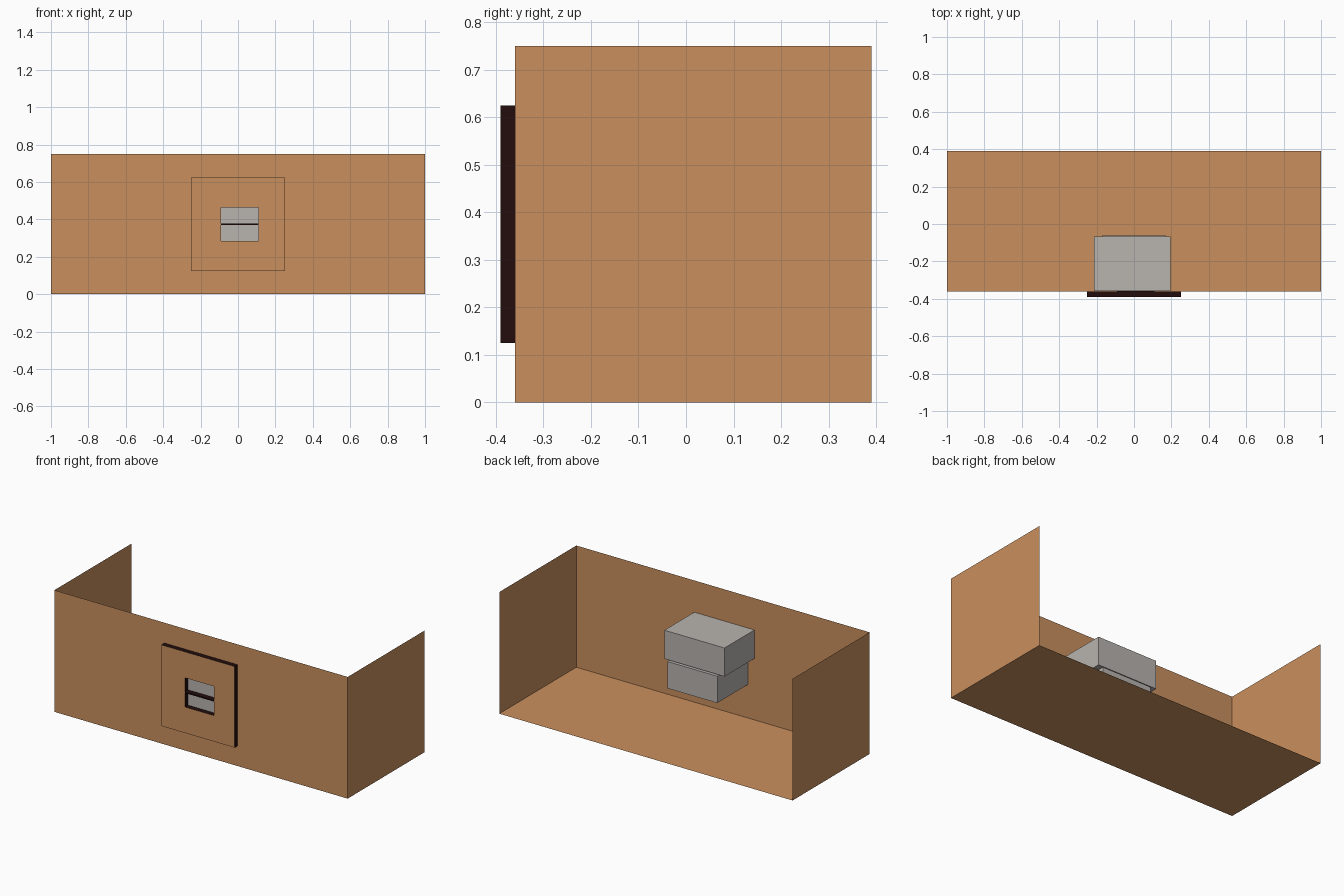
import bpy, bmesh

if "Cube" in bpy.data.objects:
    bpy.data.objects.remove(bpy.data.objects["Cube"])


def material(name, rgb):
    m = bpy.data.materials.new(name)
    m.diffuse_color = (*rgb, 1)
    m.use_nodes = True
    m.node_tree.nodes["Principled BSDF"].inputs["Base Color"].default_value = m.diffuse_color
    return m


ORANGE = material("warm_tan", (0.591, 0.279, 0.114))
GREY = material("warm_grey", (0.479, 0.456, 0.429))
DARK = material("dark_brown", (0.017, 0.004, 0.004))


def make(name, verts, faces, mats, indices=None):
    me = bpy.data.meshes.new(name)
    me.from_pydata(verts, [], faces)
    for m in mats:
        me.materials.append(m)
    for p in me.polygons:
        p.material_index = indices[p.index] if indices else 0
    ob = bpy.data.objects.new(name, me)
    bpy.context.collection.objects.link(ob)
    return ob


def box(name, x, y, z, mat):
    bm = bmesh.new()
    bmesh.ops.create_cube(bm, size=1)
    for v in bm.verts:
        v.co = [r[0] if c < 0 else r[1] for c, r in zip(v.co, (x, y, z))]
    me = bpy.data.meshes.new(name)
    bm.to_mesh(me)
    bm.free()
    me.materials.append(mat)
    bpy.context.collection.objects.link(bpy.data.objects.new(name, me))


def rect(x0, x1, z0, z1, y):
    return [(x0, y, z0), (x1, y, z0), (x1, y, z1), (x0, y, z1)]


FRONT, WALL, BACK, TOP = -0.39, -0.36, 0.39, 0.75
HOLE = (-0.09, 0.11, 0.285, 0.465)
PLATE = (-0.25, 0.25, 0.125, 0.625)
ring = [(i, (i + 1) % 4, 4 + (i + 1) % 4, 4 + i) for i in range(4)]

# thin front wall with the window opening
make("front_wall", rect(-1, 1, 0, TOP, WALL) + rect(*HOLE, WALL), ring, [ORANGE])

# thin side walls and floor
for name, x in (("left_wall", -1), ("right_wall", 1)):
    f = (0, 1, 2, 3) if x > 0 else (3, 2, 1, 0)
    make(name, [(x, WALL, 0), (x, BACK, 0), (x, BACK, TOP), (x, WALL, TOP)], [f], [ORANGE])
make("floor", [(-1, WALL, 0), (1, WALL, 0), (1, BACK, 0), (-1, BACK, 0)], [(3, 2, 1, 0)], [ORANGE])

# raised square surround: tan front, dark outer and inner edges
verts = rect(*PLATE, FRONT) + rect(*HOLE, FRONT) + rect(*PLATE, WALL) + rect(*HOLE, WALL)
outer = [(i, i + 8, (i + 1) % 4 + 8, (i + 1) % 4) for i in range(4)]
inner = [(4 + i, 4 + (i + 1) % 4, 12 + (i + 1) % 4, 12 + i) for i in range(4)]
make("window_surround", verts, ring + outer + inner, [ORANGE, DARK], [0] * 4 + [1] * 8)

# dark divider across the opening
box("divider", HOLE[:2], (FRONT, WALL + 0.004), (0.371, 0.379), DARK)

# two stacked grey boxes behind the opening
box("upper_box", (-0.215, 0.195), (WALL + 0.001, -0.068), (0.379, 0.555), GREY)
box("lower_box", (-0.17, 0.17), (WALL + 0.001, -0.062), (0.206, 0.371), GREY)
